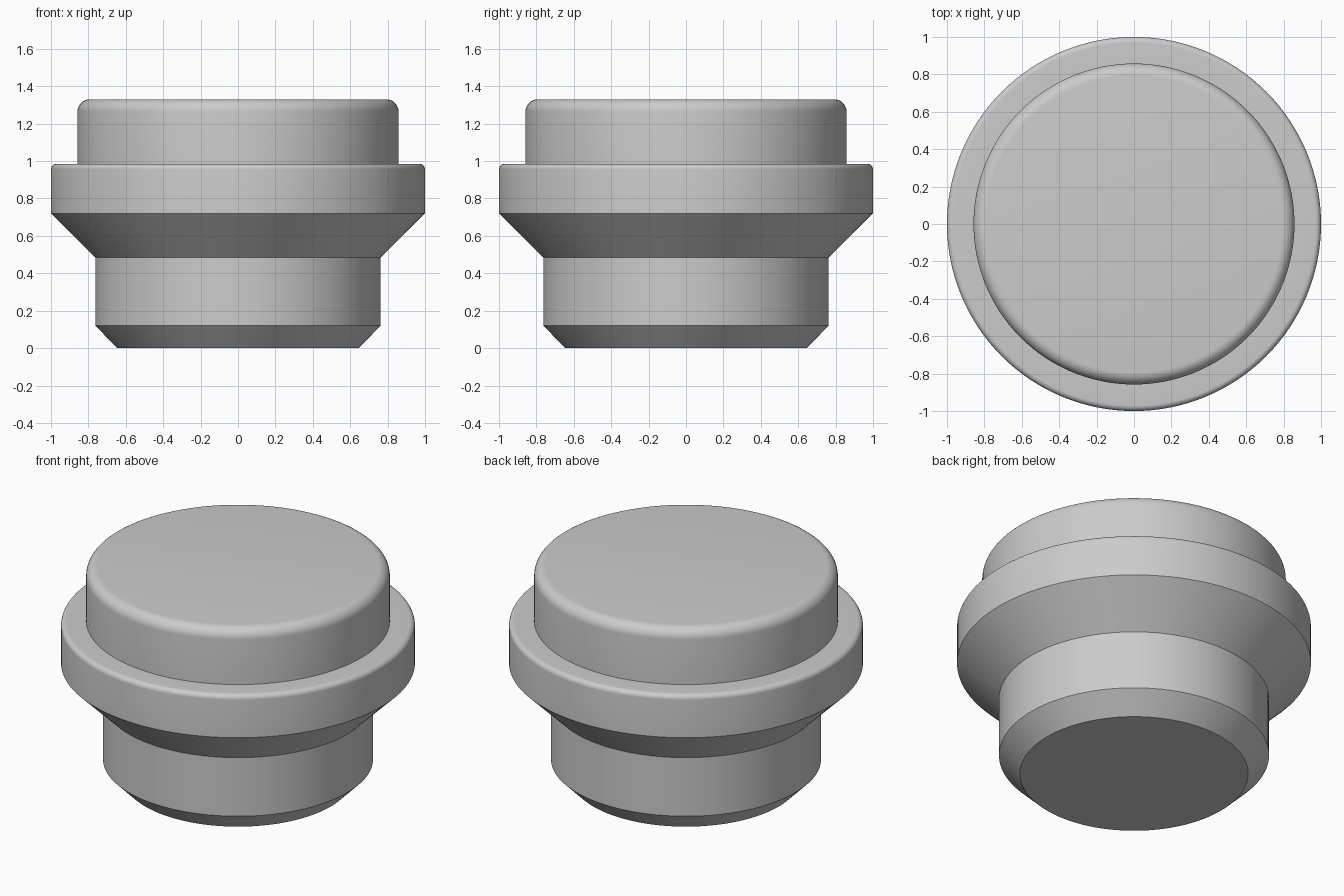
import bpy, bmesh, math

if "Cube" in bpy.data.objects:
    bpy.data.objects.remove(bpy.data.objects["Cube"], do_unlink=True)

SIDES = 128

grey = bpy.data.materials.new("light_grey")
grey.use_nodes = True
colour = (0.6, 0.6, 0.6, 1)
grey.diffuse_color = colour
grey.node_tree.nodes["Principled BSDF"].inputs["Base Color"].default_value = colour


def rounded_rim(radius, top, fillet, steps=8):
    """Quarter arc from the vertical wall over to the flat top."""
    return [(radius - fillet + fillet * math.cos(a), top - fillet + fillet * math.sin(a))
            for a in (math.pi / 2 * i / steps for i in range(steps + 1))]


def lathe(name, profile):
    """Revolve (radius, height) points about z and cap both ends."""
    bm = bmesh.new()
    rings = []
    for r, z in profile:
        rings.append([bm.verts.new((r * math.cos(t), r * math.sin(t), z))
                      for t in (math.tau * i / SIDES for i in range(SIDES))])
    for low, high in zip(rings, rings[1:]):
        for i in range(SIDES):
            j = (i + 1) % SIDES
            bm.faces.new((low[i], low[j], high[j], high[i]))
    bm.faces.new(rings[0][::-1])
    bm.faces.new(rings[-1])
    mesh = bpy.data.meshes.new(name)
    bm.to_mesh(mesh)
    bm.free()
    mesh.materials.append(grey)
    obj = bpy.data.objects.new(name, mesh)
    bpy.context.collection.objects.link(obj)
    bpy.ops.object.select_all(action="DESELECT")
    obj.select_set(True)
    bpy.context.view_layer.objects.active = obj
    bpy.ops.object.shade_smooth_by_angle(angle=math.radians(30))
    return obj


# Chamfered foot, neck, flared flange and rounded cap as one turned solid
foot_and_neck = [(0.645, 0), (0.763, 0.12), (0.763, 0.485)]
flange = [(1, 0.72)] + rounded_rim(1, 0.985, 0.03)
cap = [(0.858, 0.985)] + rounded_rim(0.858, 1.33, 0.065)
lathe("turned_plug", foot_and_neck + flange + cap)
